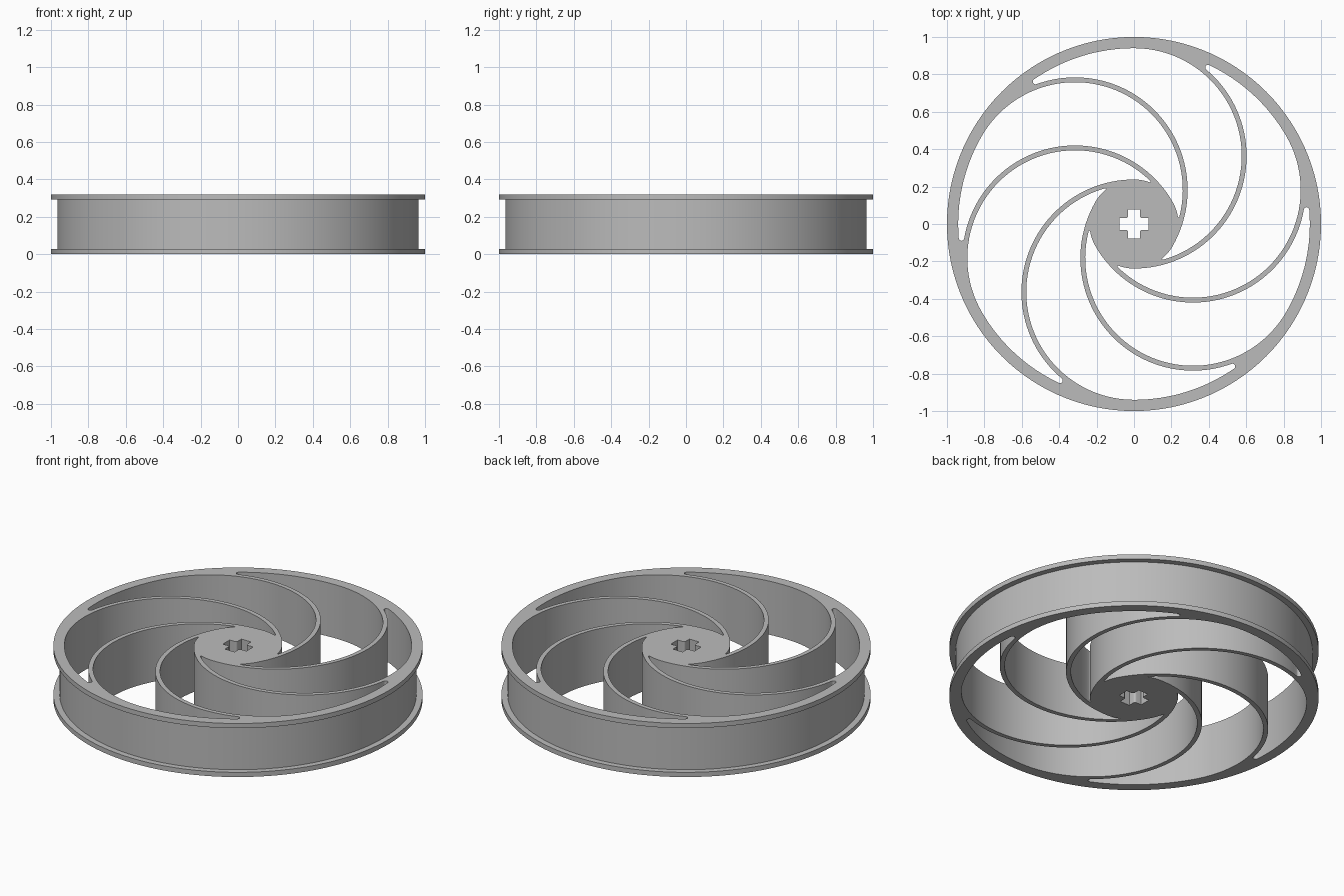
import bpy
import bmesh
from math import pi, cos, sin, acos, atan2, radians
from mathutils import Vector, Matrix

cube = bpy.data.objects.get("Cube")
if cube:
    bpy.data.objects.remove(cube, do_unlink=True)

HEIGHT, FLANGE = 0.32, 0.028
GROOVE_R, RIM_R, HUB_R = 0.966, 0.94, 0.238
OFFSET, SPOKE_OUT, SPOKE_IN = 0.364, 0.602, 0.576   # spoke arc centre and radii
SPOKES, SEGMENTS = 6, 120

grey = bpy.data.materials.new("plain_grey")
grey.use_nodes = True
grey.diffuse_color = (0.5, 0.5, 0.5, 1)
grey.node_tree.nodes["Principled BSDF"].inputs["Base Color"].default_value = (0.5, 0.5, 0.5, 1)


def polar(r, a):
    return Vector((r * cos(a), r * sin(a)))


def arc(centre, r, a0, a1, n):
    return [centre + polar(r, a0 + (a1 - a0) * i / n) for i in range(n + 1)]


def slot_end(a, from_axis, from_centre):
    """Centre of the round slot end, and its directions from spoke centre and axis."""
    turn = acos((from_axis**2 - OFFSET**2 - from_centre**2) / (2 * OFFSET * from_centre))
    p = polar(OFFSET, a) + polar(from_centre, a - turn)
    return p, a - turn, atan2(p.y, p.x)


def opening():
    """Outline of the gap between two neighbouring curved spokes."""
    a, b, axis = radians(150), radians(90), Vector((0, 0))
    f, g = 0.0145, 0.004
    p1, phi1, psi1 = slot_end(a, RIM_R - f, SPOKE_OUT + f)
    p2, phi2, psi2 = slot_end(b, HUB_R + g, SPOKE_IN - g)
    pts = arc(axis, RIM_R, psi1, b, 16)
    pts += arc(polar(OFFSET, b), SPOKE_IN, b, phi2, 48)
    pts += arc(p2, g, phi2, psi2 - pi, 6)
    pts += arc(axis, HUB_R, psi2, a - pi, 8)
    pts += arc(polar(OFFSET, a), SPOKE_OUT, a - pi, phi1, 48)
    pts += arc(p1, f, phi1 + pi, psi1, 8)
    return pts


def axle_quarter():
    """One quarter of the cross-shaped axle hole, with a rounded inner corner."""
    w, reach, r = 0.032, 0.078, 0.012
    corner = arc(Vector((w + r, w + r)), r, 1.5 * pi, pi, 5)
    return [Vector((reach, w))] + corner + [Vector((w, reach))]


def turned(pts, angle):
    rot = Matrix.Rotation(angle, 2)
    return [rot @ p for p in pts]


def finish(obj):
    bm = bmesh.new()
    bm.from_mesh(obj.data)
    bmesh.ops.remove_doubles(bm, verts=bm.verts, dist=0.0003)
    bmesh.ops.recalc_face_normals(bm, faces=bm.faces)
    bm.to_mesh(obj.data)
    bm.free()
    obj.data.materials.clear()
    obj.data.materials.append(grey)
    bpy.ops.object.select_all(action='DESELECT')
    obj.select_set(True)
    bpy.context.view_layer.objects.active = obj
    bpy.ops.object.shade_smooth_by_angle(angle=radians(30))


# Wheel body: hub, spokes and rim as one extruded outline with holes
gap = opening()
outlines = [arc(Vector((0, 0)), GROOVE_R, 0, 2 * pi, SEGMENTS)[:-1]]
outlines += [turned(gap, 2 * pi * k / SPOKES) for k in range(SPOKES)]
outlines.append([p for k in range(4) for p in turned(axle_quarter(), k * pi / 2)])

curve = bpy.data.curves.new("wheel_body", 'CURVE')
curve.dimensions = '2D'
curve.fill_mode = 'BOTH'
curve.extrude = HEIGHT / 2
for pts in outlines:
    clean = [p for i, p in enumerate(pts) if (p - pts[i - 1]).length > 0.0004]
    spline = curve.splines.new('POLY')
    spline.points.add(len(clean) - 1)
    for point, p in zip(spline.points, clean):
        point.co = (p.x, p.y, 0, 1)
    spline.use_cyclic_u = True
body = bpy.data.objects.new("wheel_body", curve)
bpy.context.collection.objects.link(body)
body.location.z = HEIGHT / 2
bpy.ops.object.select_all(action='DESELECT')
body.select_set(True)
bpy.context.view_layer.objects.active = body
bpy.ops.object.convert(target='MESH')
finish(bpy.context.view_layer.objects.active)

# Flanges: thin rings around both edges of the rim
for name, z in (("bottom_flange", 0), ("top_flange", HEIGHT - FLANGE)):
    bm = bmesh.new()
    profile = [(GROOVE_R, z), (1, z), (1, z + FLANGE), (GROOVE_R, z + FLANGE)]
    verts = [bm.verts.new((r, 0, h)) for r, h in profile]
    edges = [bm.edges.new((verts[i - 1], verts[i])) for i in range(4)]
    bmesh.ops.spin(bm, geom=verts + edges, cent=(0, 0, 0), axis=(0, 0, 1),
                   angle=2 * pi, steps=SEGMENTS)
    mesh = bpy.data.meshes.new(name)
    bm.to_mesh(mesh)
    bm.free()
    ring = bpy.data.objects.new(name, mesh)
    bpy.context.collection.objects.link(ring)
    finish(ring)
